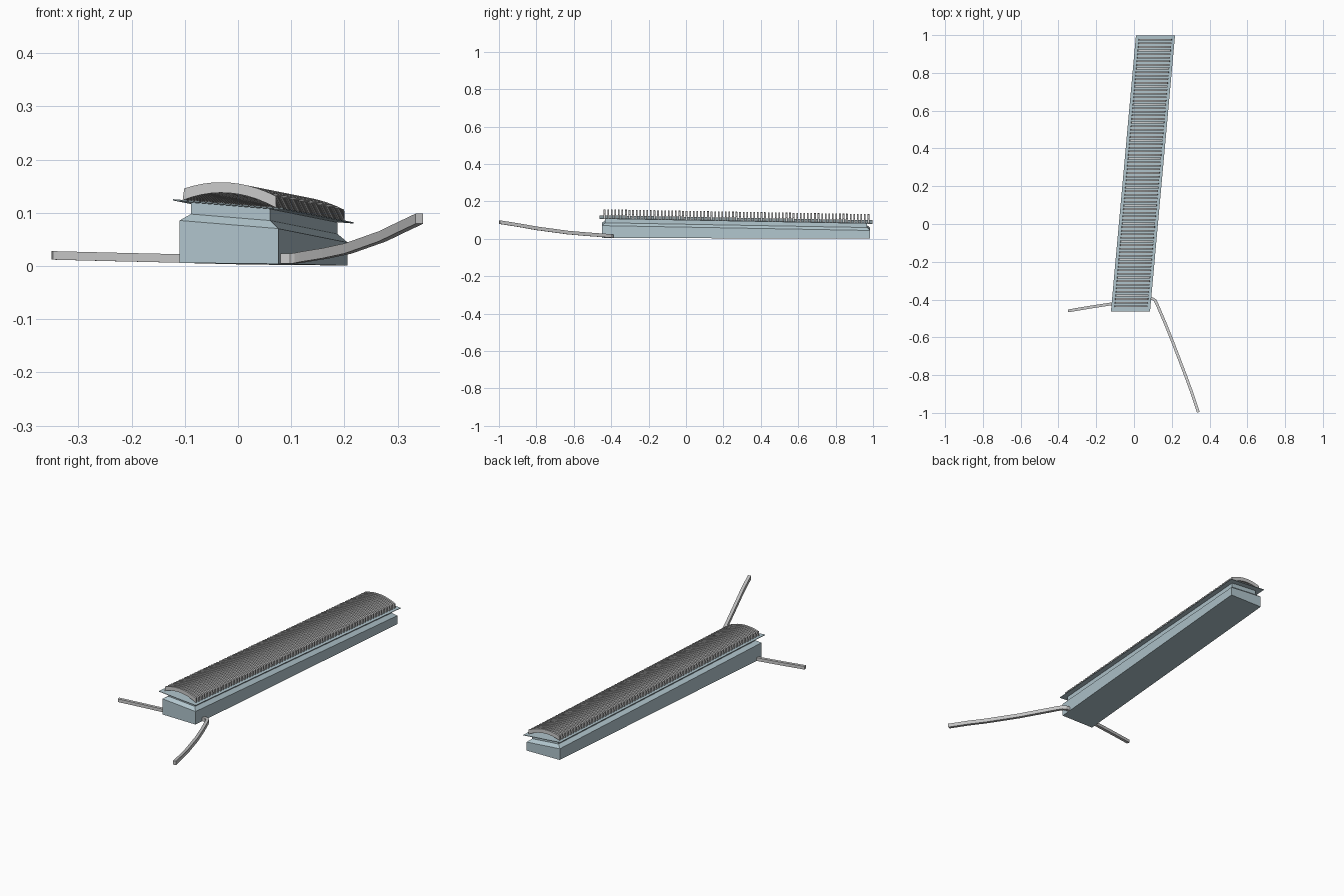
import bpy, bmesh, math
from mathutils import Vector

if "Cube" in bpy.data.objects:
    bpy.data.objects.remove(bpy.data.objects["Cube"])

Y0, Y1 = -0.45, 0.985          # hall front and back
SHIFT, DROP = 0.13, 0.026      # hall drifts right and sinks towards the back
TILT = -0.082                  # and leans down to the right

blue = bpy.data.materials.new("pale_blue")
blue.diffuse_color = (0.44, 0.56, 0.61, 1)
blue.use_nodes = True
blue.node_tree.nodes["Principled BSDF"].inputs["Base Color"].default_value = blue.diffuse_color


def place(x, y, z):
    """Hall coordinates (untilted front section) to world."""
    t = (y - Y0) / (Y1 - Y0)
    k = min(1, max(0.12, z / 0.06))
    return Vector((x + SHIFT * t, y, z + k * (TILT * (x + 0.017) - DROP * t)))


def finish(name, bm, mat=None):
    bmesh.ops.recalc_face_normals(bm, faces=bm.faces)
    me = bpy.data.meshes.new(name)
    bm.to_mesh(me)
    bm.free()
    ob = bpy.data.objects.new(name, me)
    bpy.context.collection.objects.link(ob)
    if mat:
        me.materials.append(mat)
    return ob


def loft(bm, rings):
    """Skin a list of closed rings and cap both ends."""
    rows = [[bm.verts.new(p) for p in r] for r in rings]
    n = len(rows[0])
    for a, b in zip(rows, rows[1:]):
        for i in range(n):
            j = (i + 1) % n
            bm.faces.new((a[i], a[j], b[j], b[i]))
    bm.faces.new(rows[0][::-1])
    bm.faces.new(rows[-1])


def tier(x0, x1, inset, z):
    a, b = Y0 + inset, Y1 - inset
    return [place(x0, a, z), place(x1, a, z), place(x1, b, z), place(x0, b, z)]


# Hall walls: plinth, sloped shoulder, narrower upper storey
bm = bmesh.new()
loft(bm, [tier(-0.11, 0.076, 0, 0.005), tier(-0.11, 0.076, 0, 0.078),
          tier(-0.09, 0.059, 0.017, 0.092), tier(-0.09, 0.059, 0.017, 0.114)])
finish("hall_walls", bm, blue)

# Thin eave plate
bm = bmesh.new()
loft(bm, [tier(-0.121, 0.086, -0.012, 0.1145), tier(-0.121, 0.086, -0.012, 0.117)])
finish("eave_plate", bm, blue)

# Row of arched roof ribs
bm = bmesh.new()
RIBS, THICK, SEG = 75, 0.009, 10
for i in range(RIBS):
    y = -0.44 + (1.42 - THICK) * i / (RIBS - 1)
    upper, lower = [], []
    for s in range(SEG + 1):
        u = 2 * s / SEG - 1
        bow = 1 - u * u
        upper.append((-0.016 + 0.086 * u, 0.139 + 0.018 * bow))
        lower.append((-0.017 + 0.088 * u, 0.1165 + 0.021 * bow))
    outline = upper + lower[::-1]
    loft(bm, [[place(x, yy, z) for x, z in outline] for yy in (y, y + THICK)])
finish("roof_ribs", bm)


def beam(name, path, w, h):
    """Square-section beam swept along a path, sides kept upright."""
    pts = [Vector(p) for p in path]
    rings = []
    for i, p in enumerate(pts):
        d = pts[min(i + 1, len(pts) - 1)] - pts[max(i - 1, 0)]
        side = Vector((d.y, -d.x, 0)).normalized() * w / 2
        up = Vector((0, 0, h / 2))
        rings.append([p - side - up, p + side - up, p + side + up, p - side + up])
    bm = bmesh.new()
    loft(bm, rings)
    return finish(name, bm)


# Side beams leaving the front of the hall
beam("left_beam", [(-0.10, -0.42, 0.014), (-0.23, -0.44, 0.017), (-0.349, -0.46, 0.020)],
     0.015, 0.016)
beam("right_beam", [(0.08, -0.395, 0.014), (0.10, -0.396, 0.014), (0.112, -0.405, 0.015),
                    (0.122, -0.425, 0.017), (0.165, -0.525, 0.024), (0.207, -0.63, 0.033),
                    (0.272, -0.80, 0.056), (0.305, -0.89, 0.072), (0.341, -0.997, 0.089)],
     0.015, 0.019)
